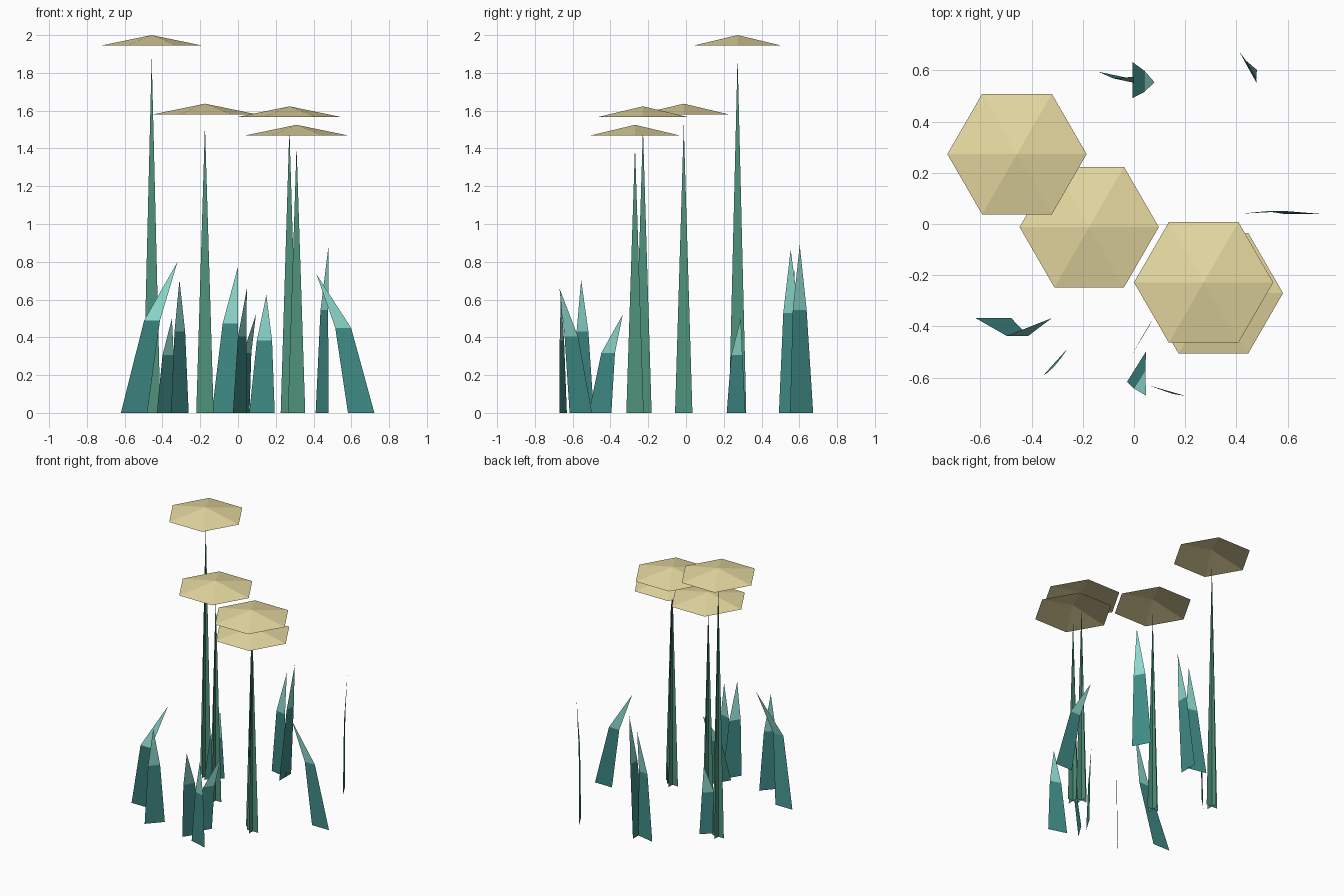
import bpy
from math import cos, sin, radians, pi

if "Cube" in bpy.data.objects:
    bpy.data.objects.remove(bpy.data.objects["Cube"])


def material(name, colour):
    m = bpy.data.materials.new(name)
    m.diffuse_color = (*colour, 1)
    m.use_nodes = True
    m.node_tree.nodes["Principled BSDF"].inputs["Base Color"].default_value = m.diffuse_color
    return m


BLADE = material("blade_teal", (0.05, 0.26, 0.24))
TIP = material("tip_light_teal", (0.27, 0.70, 0.62))
STEM = material("stem_green", (0.08, 0.29, 0.20))
CAP = material("cap_yellow", (0.80, 0.70, 0.36))


def mesh_object(name, verts, faces, mats, slots=None):
    me = bpy.data.meshes.new(name)
    me.from_pydata(verts, [], faces)
    for m in mats:
        me.materials.append(m)
    for i, s in enumerate(slots or []):
        me.polygons[i].material_index = s
    me.update()
    ob = bpy.data.objects.new(name, me)
    bpy.context.collection.objects.link(ob)
    return ob


# Stem: two crossed upright triangles meeting at a point
def stem(x, y, top, w=0.046):
    verts = [(x - w, y, 0), (x + w, y, 0), (x, y - w, 0), (x, y + w, 0), (x, y, top)]
    mesh_object("flower_stem", verts, [(0, 1, 4), (2, 3, 4)], [STEM])


# Cap: shallow open six-sided cone
def cap(x, y, apex, r=0.272, h=0.056):
    verts = [(x + r * cos(i * pi / 3), y + r * sin(i * pi / 3), apex - h) for i in range(6)]
    verts.append((x, y, apex))
    mesh_object("flower_cap", verts, [(i, (i + 1) % 6, 6) for i in range(6)], [CAP])


# Leaf: tapering flat blade with a bent, lighter triangular tip
def leaf(x, y, yaw, mid, tip, height):
    c, s = cos(radians(yaw)), sin(radians(yaw))

    def row(dx, dy, z, half):
        return [(x + dx + k * half * c, y + dy + k * half * s, z) for k in (-1, 1)]

    verts = row(0, 0, 0, 0.07) + row(*mid, 0.612 * height, 0.042)
    verts.append((x + tip[0], y + tip[1], height))
    mesh_object("leaf", verts, [(0, 1, 3, 2), (2, 3, 4)], [BLADE, TIP], [0, 1])


# Flowers: x, y, apex height
for x, y, apex in [(-0.457, 0.273, 2.0), (-0.175, -0.012, 1.637),
                   (0.272, -0.228, 1.623), (0.31, -0.27, 1.525)]:
    stem(x, y, apex - 0.11)
    cap(x, y, apex)

# Leaves: base x, base y, yaw, shift at the bend, shift at the tip, height
for args in [
    (-0.55, -0.367, 0, (0.095, -0.07), (0.23, 0), 0.80),
    (0.445, 0.612, -61, (0.012, -0.01), (0.035, -0.01), 0.89),
    (0.652, 0.04, 0, (-0.095, 0.01), (-0.237, 0), 0.735),
    (-0.07, 0.58, -12, (0.03, -0.02), (0.07, -0.005), 0.775),
    (-0.005, 0.562, 90, (0.045, -0.005), (0.085, -0.008), 0.865),
    (0.01, -0.557, 58, (0.012, -0.05), (0.037, -0.113), 0.66),
    (0.127, -0.65, -16, (0.013, -0.007), (0.023, -0.013), 0.625),
    (-0.308, -0.54, 48, (0, -0.008), (-0.002, -0.015), 0.705),
    (-0.38, 0.265, 45, (0.01, 0.004), (0.03, 0.025), 0.50),
    (0.025, -0.455, 59, (0.024, 0.043), (0.07, 0.12), 0.52),
]:
    leaf(*args)
